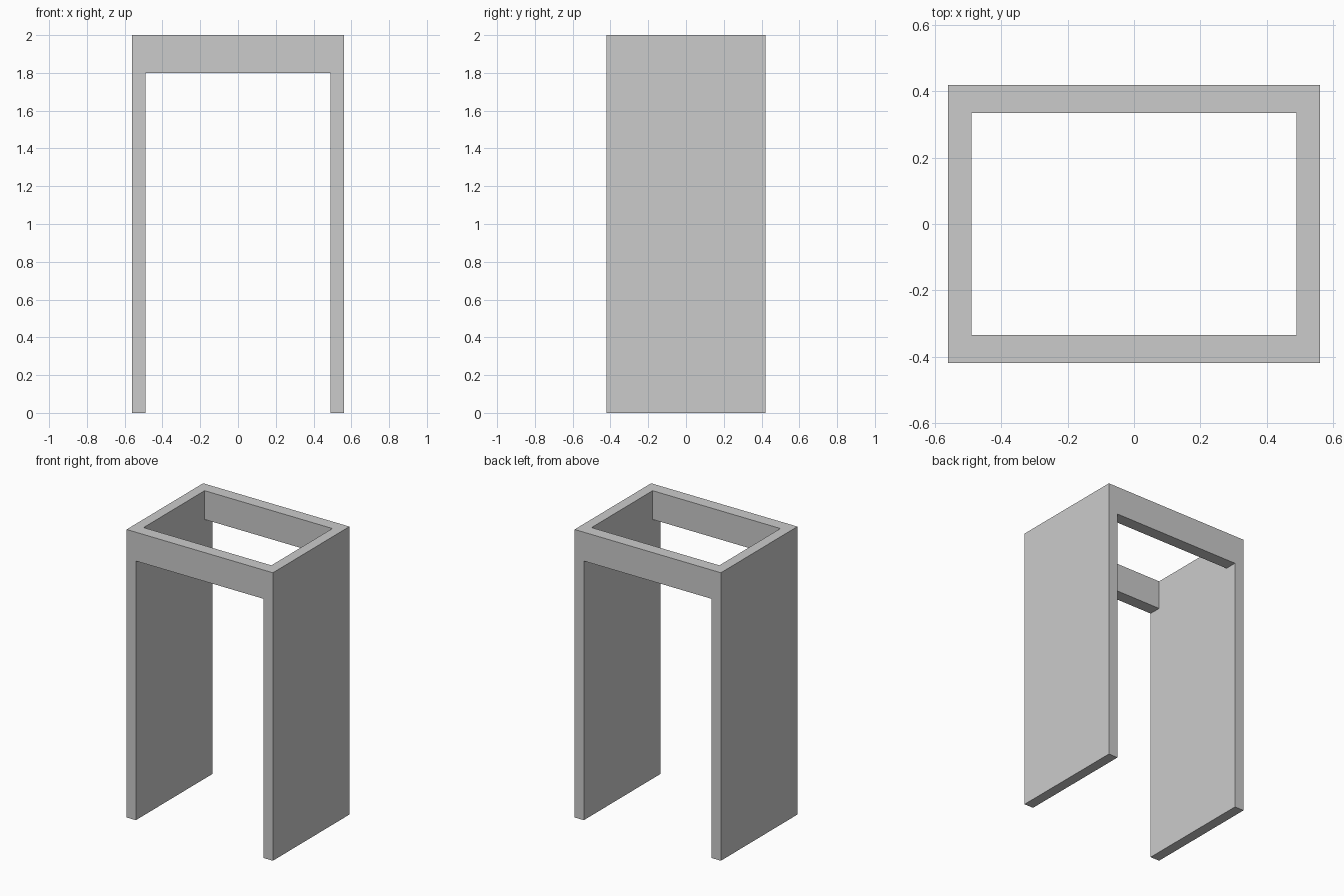
import bpy, bmesh

if "Cube" in bpy.data.objects:
    bpy.data.objects.remove(bpy.data.objects["Cube"])

# Grid lines: panel and rail thicknesses fall between neighbouring values
X = (-0.562, -0.491, 0.491, 0.562)
Y = (-0.42, -0.335, 0.335, 0.42)
Z = (0.0, 1.8, 2.0)


def filled(i, j, k):
    """Side panels run full height; front and back rails only in the top layer."""
    if not (0 <= i < 3 and 0 <= j < 3 and 0 <= k < 2):
        return False
    return i != 1 or (j != 1 and k == 1)


bm = bmesh.new()
for i in range(3):
    for j in range(3):
        for k in range(2):
            if not filled(i, j, k):
                continue
            # Skin only the outer sides of each solid block
            for axis in range(3):
                for side in (0, 1):
                    n = [i, j, k]
                    n[axis] += 2 * side - 1
                    if filled(*n):
                        continue
                    quad = []
                    for a, b in ((0, 0), (1, 0), (1, 1), (0, 1)):
                        c = [i, j, k]
                        c[axis] += side
                        c[(axis + 1) % 3] += a
                        c[(axis + 2) % 3] += b
                        quad.append(bm.verts.new((X[c[0]], Y[c[1]], Z[c[2]])))
                    bm.faces.new(quad if side else quad[::-1])

# Weld and merge coplanar faces so the frame is one seamless solid
bmesh.ops.remove_doubles(bm, verts=bm.verts[:], dist=1e-5)
bmesh.ops.dissolve_limit(bm, angle_limit=0.01, verts=bm.verts[:], edges=bm.edges[:])
# Triangulate the concave and ring-shaped faces safely
bmesh.ops.triangulate(bm, faces=[f for f in bm.faces if len(f.verts) > 4])

mesh = bpy.data.meshes.new("open_frame")
bm.to_mesh(mesh)
bm.free()
bpy.context.collection.objects.link(bpy.data.objects.new("open_frame", mesh))
